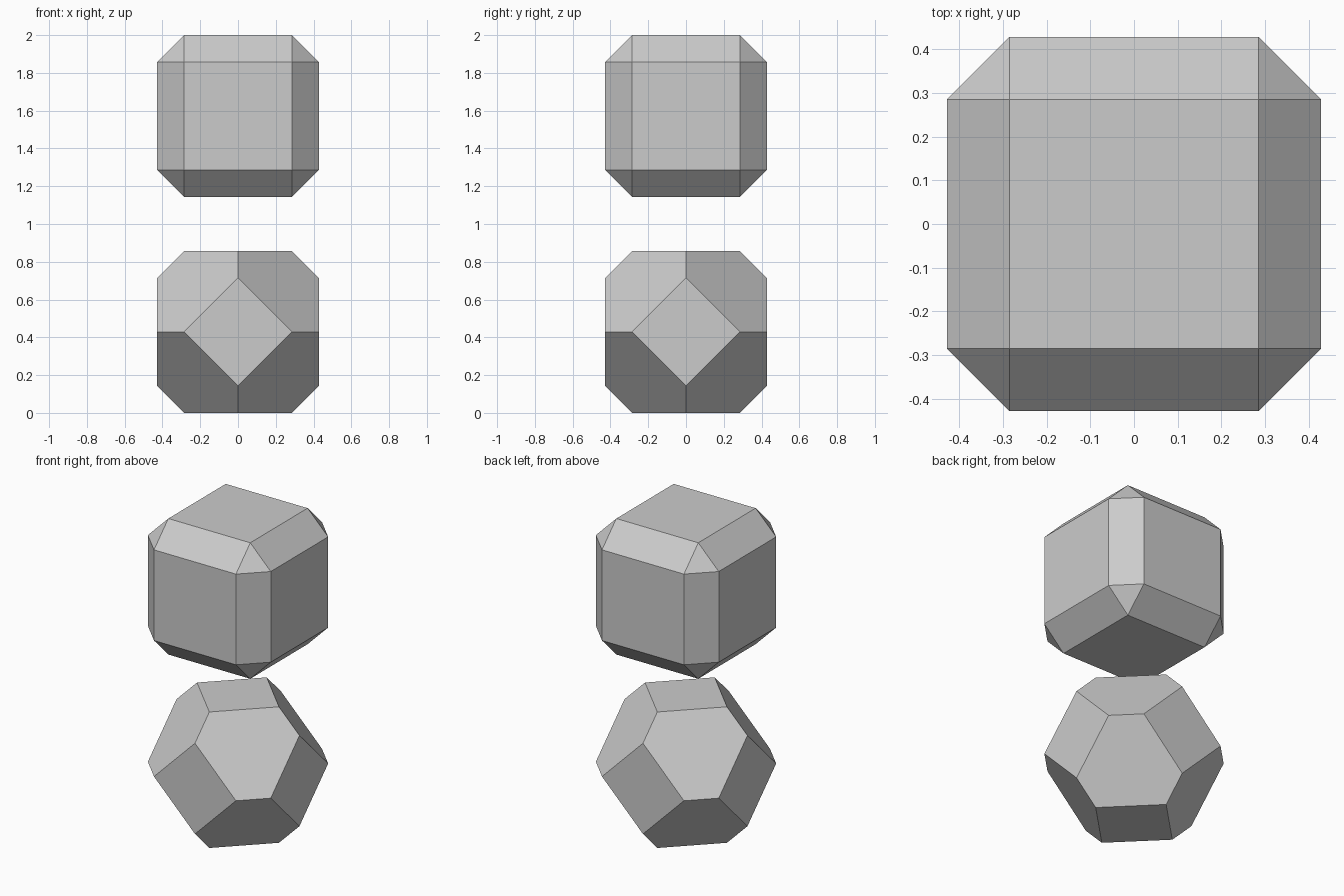
import bpy, bmesh
from mathutils import Matrix, Vector

if "Cube" in bpy.data.objects:
    bpy.data.objects.remove(bpy.data.objects["Cube"])

U = 1 / 7  # grid unit: each solid is 6 units wide, whole stack is 14 tall


def finish(name, bm, z):
    """Turn a bmesh into a flat-shaded object centred at height z."""
    bmesh.ops.recalc_face_normals(bm, faces=bm.faces)
    mesh = bpy.data.meshes.new(name)
    bm.to_mesh(mesh)
    bm.free()
    obj = bpy.data.objects.new(name, mesh)
    obj.location.z = z
    bpy.context.collection.objects.link(obj)
    return obj


# Lower solid: octahedron with its six corners cut off
bm = bmesh.new()
for axis in range(3):
    for sign in (-1, 1):
        p = Vector((0, 0, 0))
        p[axis] = sign * 5 * U
        bm.verts.new(p)
bmesh.ops.convex_hull(bm, input=bm.verts[:])
bmesh.ops.bevel(bm, geom=bm.verts[:], offset=40, offset_type='PERCENT',
                segments=1, profile=0.5, affect='VERTICES')
finish("truncated_octahedron", bm, 3 * U)

# Upper solid: cube with every edge chamfered
bm = bmesh.new()
bmesh.ops.create_cube(bm, size=6 * U)
bmesh.ops.bevel(bm, geom=bm.edges[:], offset=U, offset_type='OFFSET',
                segments=1, profile=0.5, affect='EDGES')
finish("chamfered_cube", bm, 11 * U)
